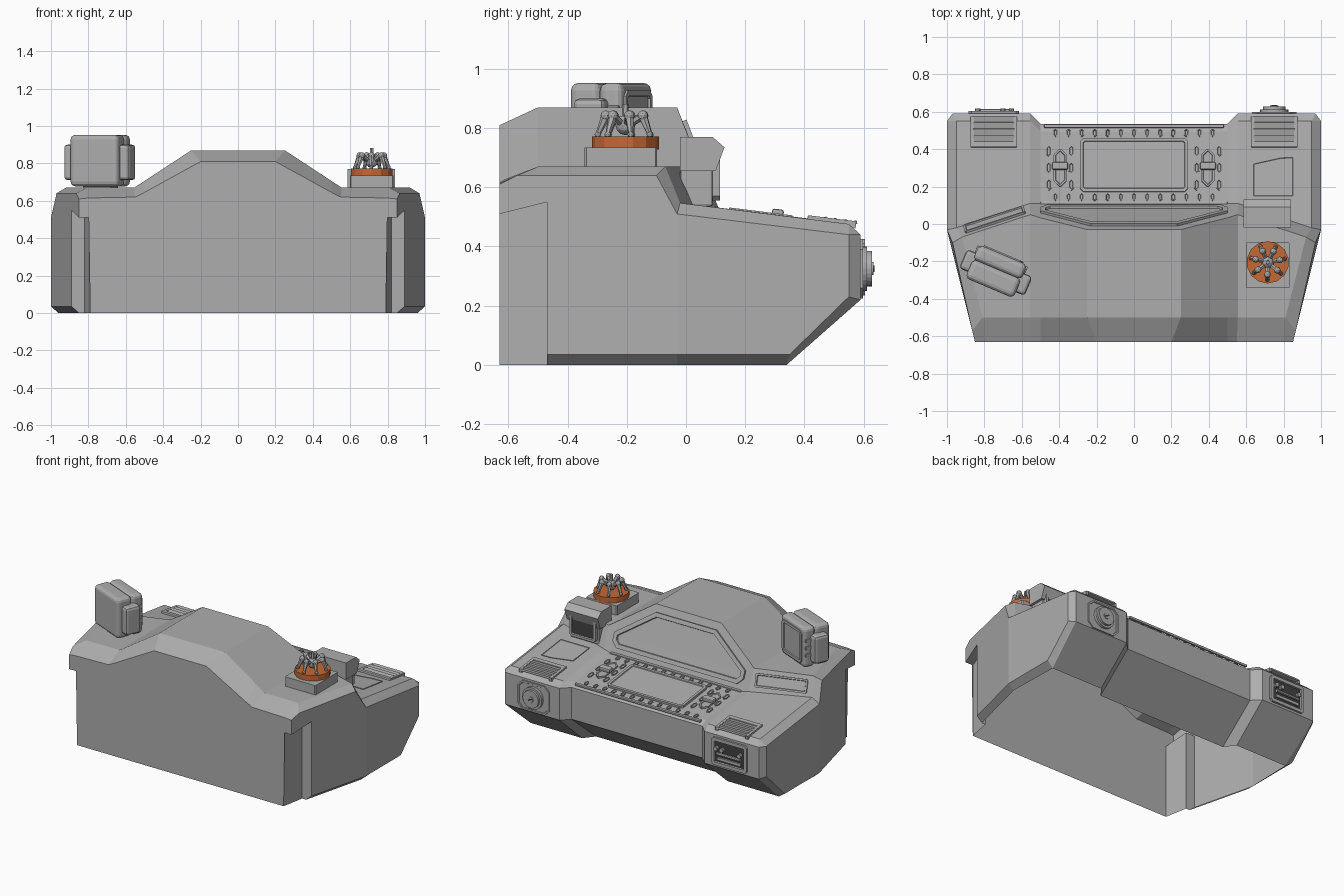
import bpy, bmesh, math
from mathutils import Matrix, Vector

if "Cube" in bpy.data.objects:
    bpy.data.objects.remove(bpy.data.objects["Cube"])

def material(name, col):
    m = bpy.data.materials.new(name)
    m.diffuse_color = (*col, 1)
    m.use_nodes = True
    m.node_tree.nodes["Principled BSDF"].inputs["Base Color"].default_value = m.diffuse_color
    return m

GREY = material("panel grey", (0.42, 0.42, 0.42))
DARK = material("dark screen", (0.055, 0.055, 0.055))
ORANGE = material("orange", (0.56, 0.14, 0.035))
T, R = Matrix.Translation, Matrix.Rotation

def finish(name, bm, mat, M=Matrix(), bevel=0, seg=2):
    bm.transform(M)
    me = bpy.data.meshes.new(name)
    bm.to_mesh(me)
    bm.free()
    ob = bpy.data.objects.new(name, me)
    bpy.context.collection.objects.link(ob)
    me.materials.append(mat)
    if bevel:
        b = ob.modifiers.new("bevel", 'BEVEL')
        b.width, b.segments = bevel, seg
    return ob

def box(name, size, M, mat=GREY, bevel=0, seg=2):
    bm = bmesh.new()
    bmesh.ops.create_cube(bm, size=1, matrix=Matrix.Diagonal((*size, 1)))
    return finish(name, bm, mat, M, bevel, seg)

def plate(name, pts, M, h, mat=GREY, inset=0, sink=0, inner=None):
    """Extruded outline on a local plane, optionally with an inset panel pushed in."""
    bm = bmesh.new()
    f = bm.faces.new([bm.verts.new((x, y, 0)) for x, y in pts])
    f.normal_update()
    if f.normal.z < 0:
        f.normal_flip()
    top = bmesh.ops.extrude_face_region(bm, geom=[f])["geom"]
    bmesh.ops.translate(bm, vec=(0, 0, h), verts=[v for v in top if isinstance(v, bmesh.types.BMVert)])
    cap = [g for g in top if isinstance(g, bmesh.types.BMFace)][0]
    if inset:
        bmesh.ops.inset_region(bm, faces=[cap], thickness=inset)
        bmesh.ops.inset_region(bm, faces=[cap], thickness=0.003, depth=-sink)
        if inner:
            cap.material_index = 1
    bmesh.ops.recalc_face_normals(bm, faces=bm.faces)
    ob = finish(name, bm, mat, M)
    if inner:
        ob.data.materials.append(inner)
    return ob

def rod(name, a, b, r1, r2, mat=GREY, n=6):
    a, b = Vector(a), Vector(b)
    bm = bmesh.new()
    bmesh.ops.create_cone(bm, cap_ends=True, segments=n, radius1=r1, radius2=r2, depth=(b - a).length)
    return finish(name, bm, mat, T((a + b) / 2) @ (b - a).to_track_quat('Z', 'Y').to_matrix().to_4x4())

def ball(name, c, r):
    bm = bmesh.new()
    bmesh.ops.create_icosphere(bm, subdivisions=2, radius=r)
    return finish(name, bm, GREY, T(c))

def rect(w, h, c=0.0):
    w, h = w / 2, h / 2
    if not c:
        return [(-w, -h), (w, -h), (w, h), (-w, h)]
    return [(-w + c, -h), (w - c, -h), (w, -h + c), (w, h - c), (w - c, h), (-w + c, h), (-w, h - c), (-w, -h + c)]

def dash(x, y, dz=0.0):
    return T((x, y, 0.545 - 0.125 * y + dz)) @ R(-math.atan(0.125), 4, 'X')

def back(x, z, y=0.59):
    return T((x, y, z)) @ R(-math.pi / 2, 4, 'X')

# --- console shell: yz sections lofted from the centre outwards, open underneath
def section(x, x1, zf, zt, yh, yd, dz, yb, yl):
    zd = lambda y: 0.545 - 0.125 * y + dz
    return [(x, -0.63, 0), (x1, -0.63, zf), (x, -0.5, zt), (x, yh, zt), (x, yd, zd(yd)),
            (x, yb - 0.04, zd(yb - 0.04)), (x, yb, 0.44), (x, yb, 0.22), (x, yl, 0)]

secs = [section(0, 0, 0.81, 0.87, -0.03, 0.11, -0.015, 0.535, 0.27),
        section(0.25, 0.2, 0.81, 0.87, -0.03, 0.11, -0.015, 0.535, 0.27),
        section(0.5, 0.5, 0.645, 0.706, 0.033, 0.11, -0.015, 0.535, 0.27),
        section(0.555, 0.55, 0.62, 0.67, 0.05, 0.11, 0, 0.59, 0.34),
        [(0.79, -0.63, 0), (0.80, -0.63, 0.615), (0.81, -0.5, 0.67), (0.92, -0.07, 0.67),
         (0.95, -0.02, 0.547), (0.95, 0.55, 0.476), (0.97, 0.59, 0.44), (0.97, 0.59, 0.22), (0.95, 0.34, 0)]]
bm = bmesh.new()
face = lambda *ps: bm.faces.new([bm.verts.new(p) for p in ps])
for a, b in zip(secs, secs[1:]):
    for i in range(8):
        face(a[i], a[i + 1], b[i + 1], b[i])
A = secs[-1]
b1, b2, b3, b4 = (0.85, -0.63, 0.61), (0.865, -0.57, 0.64), (0.97, -0.1, 0.64), (1, -0.03, 0.51)
b5, b7, b8 = (1, 0.55, 0.44), (1, 0.55, 0.23), (1, 0.35, 0.035)
s0, s1, s2, s3 = (1, -0.03, 0.035), (0.89, -0.47, 0.035), (0.89, -0.47, 0.55), (0.85, -0.63, 0.51)
f0, g0, n0, n1 = (0.96, -0.03, 0), (0.85, -0.47, 0), (0.82, -0.47, 0), (0.82, -0.47, 0.55)
m1 = (0.79, -0.63, 0.51)
face(A[1], A[2], b2, b1)                       # edge chamfers
face(A[2], A[3], b3, b2)
face(A[3], A[4], b4, b3)
face(A[4], A[5], b5, b4)
face(A[5], A[6], b5)
face(A[6], A[7], b7, b5)
face(A[7], A[8], b8, b7)
face(b1, b2, b3, b4, s0, s1, s2, s3)           # side walls
face(b4, b5, b7, b8, s0)
face(A[8], f0, s0, b8)
face(f0, g0, s1, s0)
face(A[0], n0, n1, m1)                         # front corner notch
face(n0, g0, s1, s2, n1)
face(m1, n1, s2, s3)
face(m1, s3, b1, A[1])
bmesh.ops.remove_doubles(bm, verts=bm.verts, dist=0.0005)
bmesh.ops.recalc_face_normals(bm, faces=bm.faces)
shell = finish("console_shell", bm, GREY)
mir = shell.modifiers.new("mirror", 'MIRROR')
mir.merge_threshold = 0.001

# --- framed panel on the back of the hood
hood = T((0, -0.03, 0.87)) @ R(-math.atan2(0.34, 0.13), 4, 'X')
plate("hood_panel", [(-0.23, 0.05), (0.23, 0.05), (0.50, 0.245), (0.50, 0.30), (0.46, 0.34),
                     (-0.46, 0.34), (-0.50, 0.30), (-0.50, 0.245)], hood, 0.015, inset=0.03, sink=0.012)

# --- centre dash: raised panel, slots, levers, rear rail
DZ = -0.015
plate("centre_panel", rect(0.58, 0.29, 0.02), dash(0, 0.315, DZ), 0.016, inset=0.018, sink=0.006)
box("rear_rail", (0.96, 0.018, 0.016), dash(0, 0.523, DZ), bevel=0.004)
box("front_rail", (1.0, 0.03, 0.016), dash(0, 0.105, DZ), bevel=0.005)
for i in range(13):
    for y in (0.145, 0.487):
        plate("dash_slot", rect(0.026, 0.042, 0.01), dash(-0.42 + 0.07 * i, y, DZ), 0.006, inset=0.005, sink=0.005)
for s in (-1, 1):
    for x in (0.335, 0.455):
        for y in (0.21, 0.30, 0.39):
            plate("side_slot", rect(0.028, 0.06, 0.012), dash(s * x, y, DZ), 0.006, inset=0.005, sink=0.005)
    plate("lever_base", rect(0.07, 0.2, 0.03), dash(s * 0.395, 0.30, DZ), 0.012, inset=0.01, sink=0.004)
    box("lever_grip", (0.085, 0.04, 0.03), dash(s * 0.395, 0.31, 0.005), bevel=0.008)
    # louvred vents on the outer ends
    box("vent_frame", (0.25, 0.03, 0.024), dash(s * 0.75, 0.425), bevel=0.004)
    for x in (0.635, 0.865):
        box("vent_side", (0.02, 0.16, 0.024), dash(s * x, 0.495))
    for i in range(4):
        box("vent_slat", (0.22, 0.038, 0.012), dash(s * 0.75, 0.457 + 0.034 * i, 0.004) @ R(0.3, 4, 'X'))
plate("right_dash_plate", [(-0.11, -0.1), (0.11, -0.1), (0.11, 0.115), (0.04, 0.115), (-0.11, 0.08)],
      dash(0.745, 0.245), 0.005, inset=0.006, sink=0.002)

# --- label plate on the left slope
o = Vector((-0.745, 0.02, 0.605))
ux = Vector((0.38, 0.125, 0)).normalized()
uy = Vector((-0.015, 0.055, -0.13))
uz = ux.cross(uy).normalized()
uy = uz.cross(ux)
slope = Matrix((ux, uy, uz)).transposed().to_4x4()
plate("left_slope_plate", rect(0.34, 0.09, 0.008), T(o) @ slope, 0.012, inset=0.012, sink=0.006)

# --- rear dial
plate("dial_plate", rect(0.24, 0.2, 0.035), back(0.75, 0.325), 0.008, inset=0.012, sink=0.004)
for r, d in ((0.075, 0.022), (0.06, 0.038)):
    rod("dial_ring", (0.75, 0.58, 0.325), (0.75, 0.59 + d, 0.325), r, r, n=24)
rod("dial_hub", (0.75, 0.6, 0.325), (0.75, 0.634, 0.325), 0.022, 0.022, n=12)
box("dial_slot", (0.03, 0.004, 0.008), T((0.75, 0.635, 0.325)) @ R(0.5, 4, 'Y'), DARK)

# --- rear radio socket
plate("radio_frame", rect(0.27, 0.19, 0.015), back(-0.75, 0.33), 0.014, inset=0.025, sink=0.01, inner=DARK)
rod("radio_bar", (-0.84, 0.605, 0.32), (-0.66, 0.605, 0.32), 0.011, 0.011, n=8)
box("radio_strip", (0.18, 0.01, 0.02), T((-0.75, 0.6, 0.285)))
for x, z in ((-0.835, 0.35), (-0.70, 0.355), (-0.655, 0.355)):
    rod("radio_knob", (x, 0.59, z), (x, 0.618, z), 0.015, 0.015, n=10)

# --- left monitor, turned on its neck
mon = T((-0.735, -0.25, 0.815)) @ R(math.radians(-23), 4, 'Z')
box("monitor_body", (0.28, 0.11, 0.275), mon @ T((0, -0.045, 0)), bevel=0.025, seg=3)
box("monitor_front", (0.28, 0.085, 0.275), mon @ T((0, 0.05, 0)), bevel=0.025, seg=3)
box("monitor_neck", (0.16, 0.1, 0.06), mon @ T((0, 0, -0.14)))
for s in (-1, 1):
    box("monitor_ear", (0.09, 0.11, 0.19), mon @ T((s * 0.145, -0.01, -0.01)), bevel=0.018)
    for i in range(3):
        box("monitor_rib", (0.012, 0.04, 0.022), mon @ T((s * 0.14, 0.065, -0.05 + 0.05 * i)), bevel=0.003)
plate("monitor_screen", rect(0.23, 0.225, 0.02), mon @ T((0, 0.088, 0)) @ R(-math.pi / 2, 4, 'X'),
      0.012, inset=0.02, sink=0.009, inner=DARK)

# --- right hooded display
yz = Matrix(((0, 0, 1, 0), (1, 0, 0, 0), (0, 1, 0, 0), (0, 0, 0, 1)))
plate("display_hood", [(-0.02, 0.655), (0.10, 0.655), (0.13, 0.735), (0.09, 0.77), (-0.02, 0.77)],
      T((0.585, 0, 0)) @ yz, 0.255)
box("display_body", (0.22, 0.11, 0.13), T((0.7125, 0.035, 0.60)), bevel=0.008)
plate("display_screen", rect(0.2, 0.16, 0.015), back(0.7125, 0.635, 0.09), 0.025, inset=0.018, sink=0.01, inner=DARK)

# --- pedestal, orange disc and many-legged figurine
px, py = 0.715, -0.205
plate("pedestal", rect(0.235, 0.245, 0.006), T((px, py - 0.015, 0.655)), 0.08)
rod("orange_disc", (px, py, 0.728), (px, py, 0.772), 0.113, 0.113, ORANGE, 14)
ball("figurine_body", (px, py, 0.81), 0.034)
rod("figurine_mast", (px, py, 0.82), (px, py, 0.882), 0.013, 0.01)
for i in range(7):
    a = math.tau * i / 7 + 0.2
    at = lambda r, z: (px + r * math.cos(a), py + r * math.sin(a), z)
    rod("figurine_thigh", at(0.02, 0.815), at(0.065, 0.842), 0.011, 0.014)
    rod("figurine_shin", at(0.065, 0.842), at(0.096, 0.771), 0.016, 0.007)
    ball("figurine_knee", at(0.066, 0.842), 0.018)
    ball("figurine_foot", at(0.093, 0.778), 0.011)
